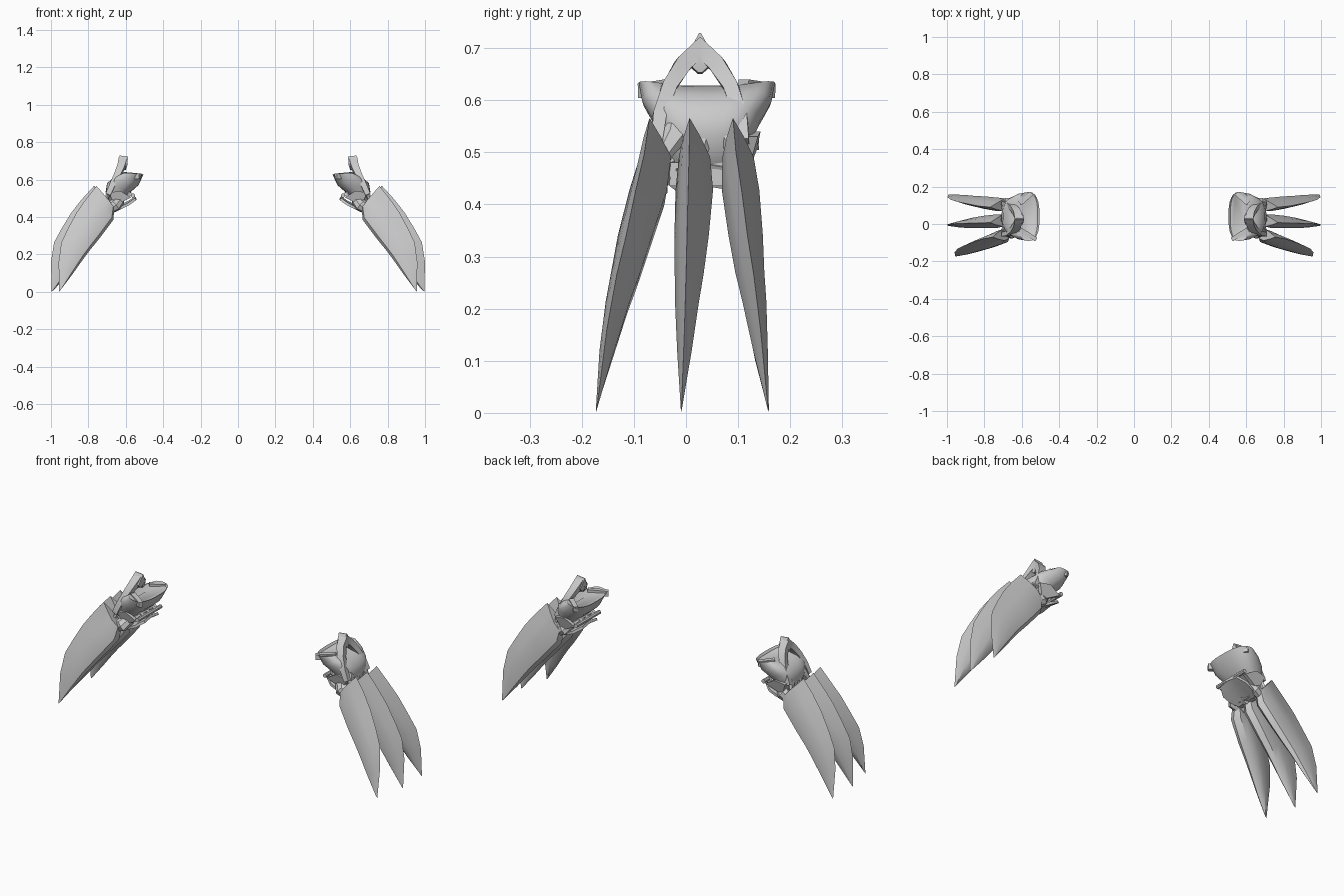
import bpy, bmesh, math
from mathutils import Vector

if "Cube" in bpy.data.objects:
    bpy.data.objects.remove(bpy.data.objects["Cube"])

CY = 0.04  # centre line of each gauntlet in y


def finish(name, bm, angle=35):
    bmesh.ops.recalc_face_normals(bm, faces=bm.faces)
    me = bpy.data.meshes.new(name)
    bm.to_mesh(me)
    bm.free()
    ob = bpy.data.objects.new(name, me)
    bpy.context.collection.objects.link(ob)
    bpy.ops.object.select_all(action='DESELECT')
    ob.select_set(True)
    bpy.context.view_layer.objects.active = ob
    bpy.ops.object.shade_smooth_by_angle(angle=math.radians(angle))
    ob.modifiers.new("left_hand", 'MIRROR').use_mirror_merge = False
    return ob


def loft(name, rings, angle=35):
    bm = bmesh.new()
    vs = [[bm.verts.new(p) for p in r] for r in rings]
    n = len(rings[0])
    for a, b in zip(vs, vs[1:]):
        for i in range(n):
            j = (i + 1) % n
            bm.faces.new((a[i], a[j], b[j], b[i]))
    bm.faces.new(vs[0])
    bm.faces.new(vs[-1])
    return finish(name, bm, angle)


def sweep(name, path, sizes, sides=4, ref=(1, 0, 0)):
    """Tapered tube; sizes are (half size along ref, half size across)."""
    pts = [Vector(p) for p in path]
    rings = []
    for i, p in enumerate(pts):
        t = (pts[min(i + 1, len(pts) - 1)] - pts[max(i - 1, 0)]).normalized()
        u = (Vector(ref) - t * t.dot(Vector(ref))).normalized()
        v = t.cross(u)
        k = 1.414 if sides == 4 else 1
        ring = []
        for s in range(sides):
            a = 2 * math.pi * (s + 0.5) / sides
            ring.append(p + u * math.cos(a) * sizes[i][0] * k + v * math.sin(a) * sizes[i][1] * k)
        rings.append(ring)
    return loft(name, rings)


# Claw blades: sharp outer ridge, swollen sides, blunt inner edge
STATIONS = [  # outer x, z, inner x, z, half width
    (.770, .566, .662, .445, .030), (.832, .498, .667, .385, .036),
    (.890, .425, .748, .290, .033), (.942, .340, .805, .228, .028),
    (.983, .265, .845, .182, .023), (1.00, .160, .915, .095, .014),
    (.996, .002, .987, .010, .001)]
# name, x scale, ridge y per station, inner edge y per station
FINGERS = [
    ("front", .88, (-.070, -.080, -.097, -.115, -.133, -.152, -.172),
     (-.052, -.068, -.098, -.116, -.130, -.152, -.172)),
    ("middle", 1, (.007, .006, .004, .002, 0, -.003, -.009),
     (.022, .022, .015, .009, .003, -.003, -.009)),
    ("back", .99, (.090, .096, .107, .118, .130, .143, .158),
     (.106, .110, .119, .125, .132, .143, .158))]

for label, sx, ridge, inner in FINGERS:
    rings = []
    for (ox, oz, ix, iz, w), yo, yi in zip(STATIONS, ridge, inner):
        # side swelling is perpendicular to the local ridge-to-inner direction
        slope = (ridge[-1] - inner[0]) / .33
        ring = []
        for t, f in ((0, 0), (.3, .55), (.62, 1), (.9, .75), (1, 0), (.9, -.75), (.62, -1), (.3, -.55)):
            x = .66 + (ox + (ix - ox) * t - .66) * sx - w * f * slope * .6
            ring.append((x, yo + (yi - yo) * t + w * f, oz + (iz - oz) * t))
        rings.append(ring)
    loft(label + "_claw_blade", rings, 40)
    # Knuckle socket and pointed guard between the hand and each blade
    by = inner[0]
    ky = CY + (by - CY) * .65
    sweep(label + "_knuckle", [(.63, ky, .49), (.66, by, .462), (.71, by, .43)],
          [(.028, .024), (.036, .026), (.022, .018)], 8)
    sweep(label + "_knuckle_guard", [(.672, ky, .565), (.692, ky, .535), (.705, by, .485)],
          [(.012, .010), (.014, .026), (.008, .014)], 6)

# Hand shell: flared at the wrist, narrowing towards the knuckles
SHELL = [  # inner x, z, outer x, z, half width
    (.515, .618, .590, .634, .120), (.505, .628, .625, .640, .131),
    (.532, .570, .665, .625, .124), (.580, .528, .700, .595, .102),
    (.618, .488, .708, .548, .080), (.645, .440, .690, .492, .058)]
rings = []
for ix, iz, ox, oz, hw in SHELL:
    ring = []
    for s in range(24):
        a = 2 * math.pi * s / 24
        c, sn = math.cos(a), math.sin(a)
        u = .5 + .5 * math.copysign(abs(c) ** .8, c)
        v = math.copysign(abs(sn) ** .75, sn)
        dip = .014 * max(c, 0) ** 4
        ring.append((ix + (ox - ix) * u, CY + hw * v, iz + (oz - iz) * u - dip))
    rings.append(ring)
loft("hand_shell", rings, 40)

# Pointed arch over the back of the hand
CA = .027
arch = [(.695, -.083, .520), (.672, -.078, .570), (.645, -.060, .625), (.625, -.033, .668), (.614, 0, .700)]
arch_w = [(.014, .011), (.015, .013), (.017, .014), (.020, .016), (.023, .022)]
full = arch + [(x, -y, z) for x, y, z in arch[-2::-1]]
sweep("hand_arch", [(x, y + CA, z) for x, y, z in full], arch_w + arch_w[-2::-1])
sweep("arch_peak", [(.618, CA, .652), (.616, CA, .675), (.610, CA, .726)],
      [(.018, .004), (.022, .030), (.023, .002)])

# Horn bars at the wrist corners, and side plates
for label, s in (("front", -1), ("back", 1)):
    sweep(label + "_wrist_bar", [(.610, CY + s * .07, .622), (.535 + s * .012, CY + s * .123, .618)],
          [(.018, .013), (.014, .011)], ref=(0, 0, 1))
    loft(label + "_side_plate", [[(x, CY + s * (y + d), z) for x, z, y in
         ((.57, .505, .078), (.63, .54, .085), (.69, .53, .08), (.66, .46, .06))] for d in (0, .018)])

# Palm plates and grip bar
for i, (dx, dz) in enumerate(((0, 0), (.025, .03))):
    rings = []
    for x, z, w in ((.55, .50, .06), (.59, .472, .085), (.63, .452, .08), (.665, .435, .058)):
        top = [(x + dx, CY + w * k, z + dz + .012 - .010 * abs(k)) for k in (-1, -.5, 0, .5, 1)]
        rings.append(top + [(a - .006, b, c - .012) for a, b, c in reversed(top)])
    loft("palm_plate_%d" % (i + 1), rings)
sweep("grip_bar", [(.562, CY - .10, .515), (.562, CY + .10, .515)], [(.011, .011)] * 2, 8)
for k in (-.05, 0, .05):
    sweep("grip_strut", [(.562, CY + k, .515), (.60, CY + k, .54)], [(.008, .008)] * 2, ref=(0, 1, 0))

# Block joining the knuckles
sweep("knuckle_block", [(.665, -.032, .458), (.665, .076, .458)], [(.022, .023)] * 2)
